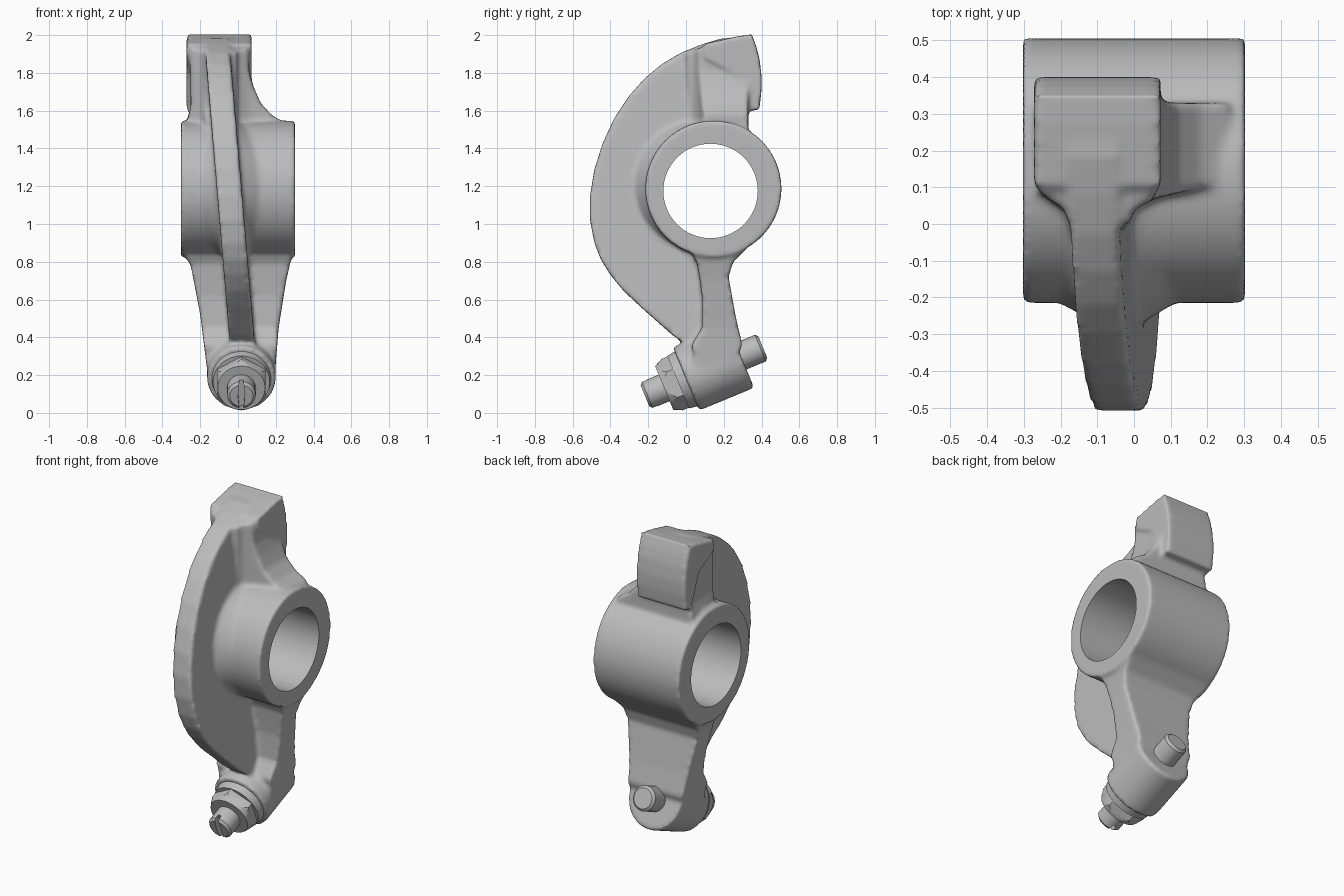
import bpy, bmesh, math
from mathutils import Vector, Matrix

cube = bpy.data.objects.get("Cube")
if cube:
    bpy.data.objects.remove(cube, do_unlink=True)

steel = bpy.data.materials.new("cast_steel_grey")
steel.use_nodes = True
steel.diffuse_color = (0.5, 0.5, 0.5, 1)
steel.node_tree.nodes["Principled BSDF"].inputs["Base Color"].default_value = (0.5, 0.5, 0.5, 1)


def make(name, bm):
    bmesh.ops.recalc_face_normals(bm, faces=bm.faces[:])
    me = bpy.data.meshes.new(name)
    bm.to_mesh(me)
    bm.free()
    ob = bpy.data.objects.new(name, me)
    bpy.context.collection.objects.link(ob)
    me.materials.append(steel)
    return ob


def prism(name, pts, axis, lo, hi):
    """Extrude a 2D profile along an axis; points are the other two coordinates."""
    i = "xyz".index(axis)
    bm = bmesh.new()

    def place(p, h):
        c = list(p)
        c.insert(i, h)
        return bm.verts.new(c)
    face = bm.faces.new([place(p, lo) for p in pts])
    out = bmesh.ops.extrude_face_region(bm, geom=[face])
    step = Vector((0, 0, 0))
    step[i] = hi - lo
    bmesh.ops.translate(bm, vec=step, verts=[v for v in out["geom"] if isinstance(v, bmesh.types.BMVert)])
    return make(name, bm)


def rod(name, a, b, r1, r2=None, seg=48):
    """Cylinder or cone between two points."""
    a, b = Vector(a), Vector(b)
    d = b - a
    m = Matrix.Translation((a + b) / 2) @ d.to_track_quat('Z', 'Y').to_matrix().to_4x4()
    bm = bmesh.new()
    bmesh.ops.create_cone(bm, cap_ends=True, segments=seg, radius1=r1,
                          radius2=r1 if r2 is None else r2, depth=d.length, matrix=m)
    return make(name, bm)


def activate(ob):
    bpy.ops.object.select_all(action='DESELECT')
    ob.select_set(True)
    bpy.context.view_layer.objects.active = ob


def modify(ob, kind, **settings):
    mod = ob.modifiers.new(kind, kind)
    for key, value in settings.items():
        setattr(mod, key, value)
    activate(ob)
    bpy.ops.object.modifier_apply(modifier=mod.name)


def boolean(ob, other, op):
    modify(ob, 'BOOLEAN', operation=op, solver='EXACT', object=other)
    bpy.data.objects.remove(other, do_unlink=True)


def join(name, parts):
    activate(parts[0])
    for p in parts:
        p.select_set(True)
    bpy.ops.object.join()
    parts[0].name = name
    return parts[0]


def smooth(ob, degrees):
    activate(ob)
    bpy.ops.object.shade_smooth_by_angle(angle=math.radians(degrees))


# Curved stiffening web, leaning sideways from top to bottom
web = prism("web", [(0.27, 1.99), (0.18, 1.98), (0.08, 1.95), (-0.03, 1.905), (-0.13, 1.845),
                    (-0.22, 1.77), (-0.30, 1.68), (-0.38, 1.56), (-0.44, 1.43), (-0.485, 1.29),
                    (-0.508, 1.15), (-0.508, 1.02), (-0.485, 0.90), (-0.45, 0.81), (-0.40, 0.73),
                    (-0.33, 0.645), (-0.25, 0.57), (-0.16, 0.49), (-0.07, 0.41), (0.10, 0.30),
                    (0.17, 0.45), (0.17, 0.80), (0.2, 1.5), (0.28, 1.7)], 'x', -0.066, 0.066)
for v in web.data.vertices:
    v.co.x += -0.105 + (1.88 - v.co.z) * 0.0845

# Pivot hub with a forward fillet on each side of the web
hub = rod("hub", (-0.302, 0.145, 1.187), (0.302, 0.145, 1.187), 0.36, seg=96)
fillet_a = rod("hub_fillet_right", (-0.22, 0.075, 1.187), (-0.04, 0.075, 1.187), 0.28, 0.38, 64)
fillet_b = rod("hub_fillet_left", (-0.04, 0.075, 1.187), (0.13, 0.075, 1.187), 0.38, 0.28, 64)

# Neck flaring from the pad into the hub
neck = prism("neck", [(0.0, 1.91), (0.27, 1.99), (0.33, 1.99), (0.33, 1.40), (-0.04, 1.40),
                      (-0.04, 1.52), (0.02, 1.62)], 'x', -0.4, 0.4)
boolean(neck, prism("neck_front", [(-0.255, 2.1), (0.05, 2.1), (0.06, 1.80), (0.085, 1.72), (0.12, 1.64),
                                   (0.18, 1.575), (0.26, 1.53), (0.26, 1.3), (-0.27, 1.3),
                                   (-0.27, 1.55), (-0.25, 1.62)], 'y', -1, 1), 'INTERSECT')
boolean(neck, prism("neck_plan", [(-0.165, -0.03), (-0.19, 0.04), (-0.26, 0.085), (-0.28, 0.4), (0.28, 0.4),
                                  (0.28, 0.12), (0.06, 0.07), (0.0, 0.04), (-0.02, -0.03)], 'z', 1, 3), 'INTERSECT')

# Contact pad with a curved rear face
pad = prism("contact_pad", [(0.10, 1.955), (0.27, 1.993), (0.348, 2.004), (0.372, 1.94), (0.39, 1.87),
                            (0.40, 1.78), (0.399, 1.70), (0.388, 1.605), (0.33, 1.60), (0.30, 1.66),
                            (0.25, 1.80), (0.10, 1.88)], 'x', -0.272, 0.072)

# Tapering lower arm
arm = prism("lower_arm", [(-0.03, 1.0), (0.0, 0.90), (0.06, 0.79), (0.085, 0.62), (0.085, 0.45), (0.03, 0.36),
                          (0.05, 0.25), (0.25, 0.25), (0.298, 0.36), (0.265, 0.5), (0.225, 0.72),
                          (0.25, 0.80), (0.33, 0.88), (0.33, 1.0)], 'x', -0.4, 0.4)
boolean(arm, prism("arm_front", [(-0.285, 1.1), (-0.285, 0.84), (-0.25, 0.78), (-0.20, 0.52), (-0.16, 0.2),
                                 (0.195, 0.2), (0.215, 0.45), (0.255, 0.70), (0.285, 0.83), (0.29, 1.1)],
                   'y', -1, 1), 'INTERSECT')

# Tilted boss at the bottom; all adjuster parts lie on its axis
axis = Vector((0, 0.29, 0.12)).normalized()
face = Vector((0.018, 0.0, 0.18))


def on_axis(t):
    return face + axis * t


boss = rod("boss", on_axis(0), on_axis(0.315), 0.182)

# Blend the casting into one rounded body, then bore the hub
body = join("rocker_body", [web, hub, fillet_a, fillet_b, neck, pad, arm, boss])
modify(body, 'REMESH', mode='VOXEL', voxel_size=0.012)
modify(body, 'SMOOTH', factor=0.5, iterations=9)
boolean(body, rod("bore", (-0.5, 0.13, 1.175), (0.5, 0.13, 1.175), 0.25, seg=64), 'DIFFERENCE')
smooth(body, 50)

# Lock nut: round flange and chamfered hexagon
flange = rod("nut_flange", on_axis(0.02), on_axis(-0.045), 0.16, 0.15)
hexagon = rod("lock_nut", on_axis(-0.02), on_axis(-0.125), 0.147, seg=6)
boolean(hexagon, rod("nut_chamfer", on_axis(0.05), on_axis(-0.125), 0.21, 0.125), 'INTERSECT')

# Adjuster screw through the boss, with a slotted front end
screw = rod("adjuster_screw", on_axis(-0.235), on_axis(0.44), 0.076, seg=20)
modify(screw, 'BEVEL', width=0.014, segments=1, limit_method='ANGLE', angle_limit=math.radians(60))
slot = rod("slot", on_axis(-0.30), on_axis(-0.195), 0.2, seg=4)
for v in slot.data.vertices:
    v.co.x = face.x + (v.co.x - face.x) * 0.09
boolean(screw, slot, 'DIFFERENCE')
for ob in (flange, hexagon, screw):
    smooth(ob, 30)
